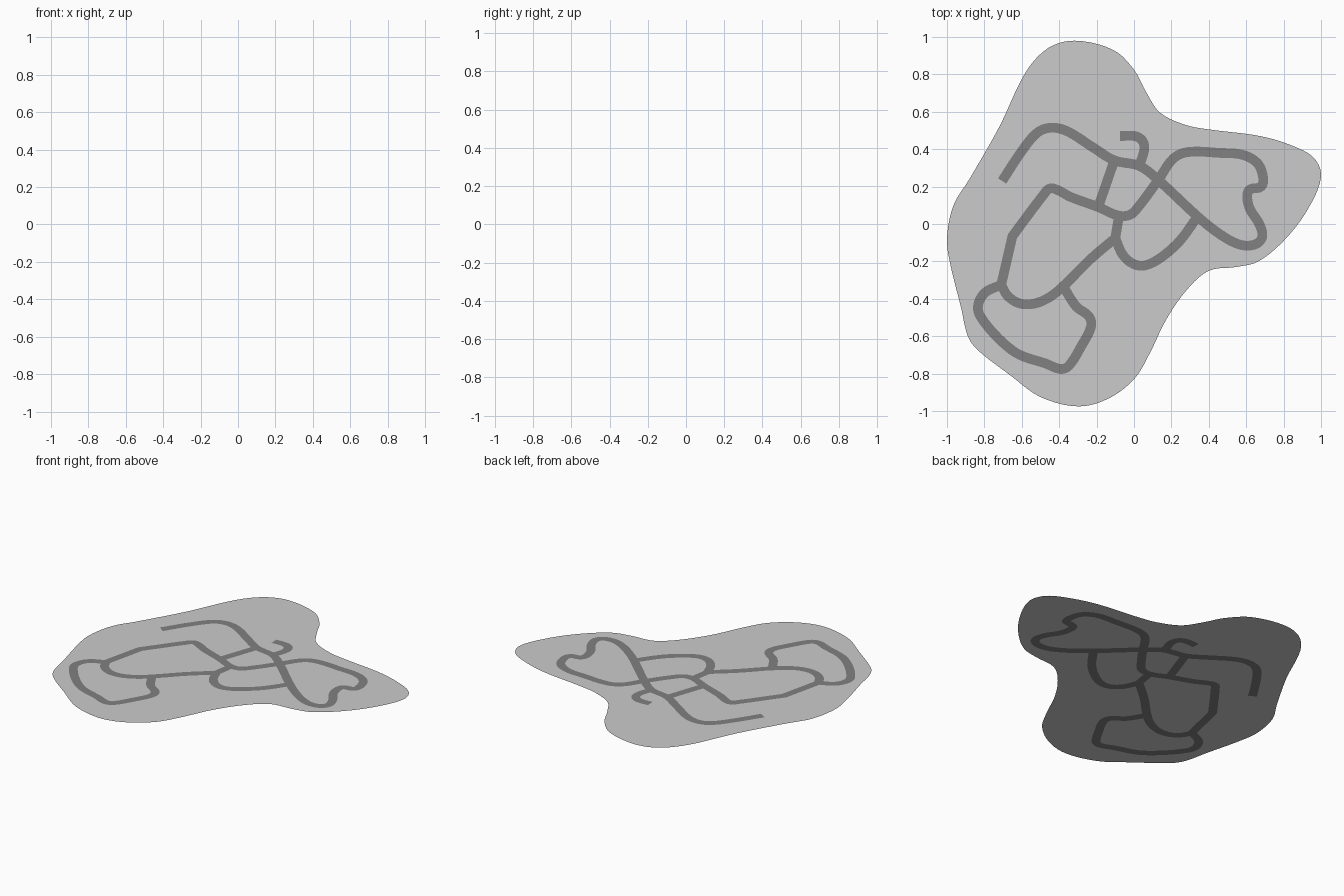
import bpy, math
from mathutils import Vector
from mathutils.geometry import interpolate_bezier, delaunay_2d_cdt

if "Cube" in bpy.data.objects:
    bpy.data.objects.remove(bpy.data.objects["Cube"])

OUTLINE = [(-.315, .98), (-.46, .94), (-.58, .81), (-.72, .52), (-.88, .24), (-.965, .10),
           (-1, -.08), (-.98, -.225), (-.925, -.445), (-.89, -.595), (-.84, -.67),
           (-.66, -.81), (-.5, -.925), (-.30, -.975), (-.14, -.935), (0, -.83),
           (.085, -.69), (.17, -.515), (.28, -.355), (.40, -.25), (.545, -.23),
           (.665, -.20), (.81, -.08), (.93, .08), (1, .25), (.965, .35), (.855, .415),
           (.675, .47), (.405, .505), (.275, .53), (.14, .595), (.065, .705),
           (0, .825), (-.11, .93)]

MAIN_LOOP = [(-.705, .23), (-.60, .39), (-.515, .49), (-.44, .515), (-.355, .495), (-.22, .41),
             (-.105, .34), (.03, .31), (.13, .235), (.34, .04), (.46, -.055), (.565, -.11),
             (.645, -.11), (.685, -.07), (.67, 0), (.62, .08), (.605, .15), (.62, .185),
             (.68, .2), (.69, .25), (.66, .325), (.58, .37), (.46, .38), (.29, .385),
             (.21, .35), (.13, .235)]
HOOK = [(-.075, .47), (.005, .47), (.045, .445), (.055, .4), (.03, .315)]
CENTRE = [(.13, .235), (.03, .1), (-.02, .05), (-.085, .045), (-.19, .09), (-.34, .145),
          (-.405, .18), (-.45, .19), (-.485, .155), (-.65, -.065)]
WEST = [(-.65, -.065), (-.71, -.325)]
SOUTH = [(-.71, -.325), (-.675, -.385), (-.61, -.425), (-.53, -.425), (-.45, -.39),
         (-.375, -.33), (-.235, -.19), (-.10, -.075)]
SHORT = [(-.10, -.075), (-.08, .045)]
LINK = [(-.105, .34), (-.19, .095)]
EAST_BAY = [(-.10, -.075), (-.06, -.165), (0, -.215), (.065, -.22), (.15, -.175),
            (.245, -.09), (.34, .04)]
SOUTH_BAY = [(-.71, -.325), (-.80, -.37), (-.835, -.45), (-.80, -.525), (-.70, -.635),
             (-.61, -.70), (-.475, -.745), (-.395, -.775), (-.35, -.76), (-.28, -.65),
             (-.23, -.55), (-.24, -.495), (-.31, -.44), (-.38, -.33)]
ROADS = [MAIN_LOOP, HOOK, CENTRE, WEST, SOUTH, SHORT, LINK, EAST_BAY, SOUTH_BAY]
HALF = 0.026


def smooth(points, closed=False, steps=5):
    """Smooth path through the points."""
    p = [Vector(q) for q in points]
    n = len(p)

    def tangent(i):
        a, b = (i - 1, (i + 1) % n) if closed else (max(i - 1, 0), min(i + 1, n - 1))
        return (p[b] - p[a]).normalized()

    out = []
    for i in range(n if closed else n - 1):
        j = (i + 1) % n
        h = (p[j] - p[i]).length / 3
        seg = interpolate_bezier(p[i], p[i] + tangent(i) * h, p[j] - tangent(j) * h, p[j], steps + 1)
        out += [Vector(v[:2]) for v in seg[:-1]]
    return out if closed else out + [p[-1]]


verts, polys = [], []


def add_poly(points):
    polys.append(list(range(len(verts), len(verts) + len(points))))
    verts.extend(points)


# ground outline, then road strips and round joints in the same plane
add_poly(smooth(OUTLINE, closed=True))
for k, road in enumerate(ROADS):
    c = smooth(road)
    sides = []
    for i, q in enumerate(c):
        d = (c[min(i + 1, len(c) - 1)] - c[max(i - 1, 0)]).normalized()
        side = Vector((-d.y, d.x)) * HALF
        sides.append((q + side, q - side))
    for (a, b), (e, f) in zip(sides, sides[1:]):
        add_poly([a, b, f, e])
    for q in ([c[-1]] if k < 2 else [c[0], c[-1]]):
        add_poly([q + Vector((math.cos(t), math.sin(t))) * HALF
                  for t in (math.tau * s / 12 for s in range(12))])

# split the sheet into ground and road faces
co, _, faces, _, _, source = delaunay_2d_cdt(verts, [], polys, 1, 1e-5)


def sheet(name, chosen):
    used = sorted({i for f in chosen for i in f})
    index = {v: i for i, v in enumerate(used)}
    me = bpy.data.meshes.new(name)
    me.from_pydata([(co[v].x, co[v].y, 0) for v in used], [],
                   [[index[v] for v in f] for f in chosen])
    ob = bpy.data.objects.new(name, me)
    bpy.context.collection.objects.link(ob)
    return ob


sheet("ground", [f for f, s in zip(faces, source) if not any(i > 0 for i in s)])
road = sheet("road", [f for f, s in zip(faces, source) if any(i > 0 for i in s)])
asphalt = bpy.data.materials.new("asphalt")
asphalt.diffuse_color = (0.22, 0.22, 0.22, 1)
asphalt.use_nodes = True
asphalt.node_tree.nodes["Principled BSDF"].inputs["Base Color"].default_value = asphalt.diffuse_color
road.data.materials.append(asphalt)
